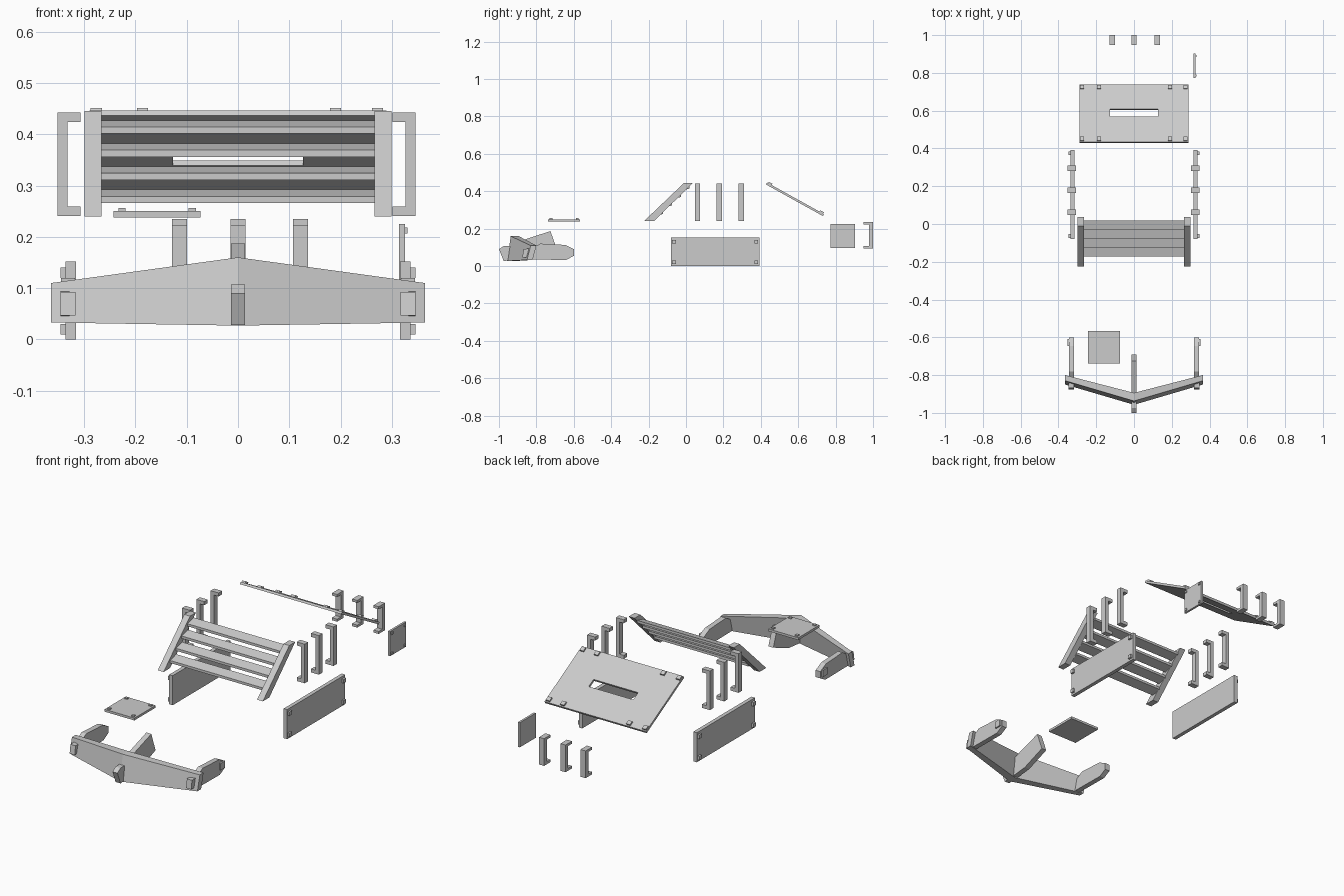
import bpy, bmesh
from math import radians
from mathutils import Matrix


def finish(name, bm):
    bmesh.ops.recalc_face_normals(bm, faces=bm.faces)
    me = bpy.data.meshes.new(name)
    bm.to_mesh(me)
    bm.free()
    ob = bpy.data.objects.new(name, me)
    bpy.context.collection.objects.link(ob)
    return ob


def loft(bm, rings):
    # closed solid through matching rings of points
    vs = [[bm.verts.new(p) for p in r] for r in rings]
    n = len(vs[0])
    for a, b in zip(vs, vs[1:]):
        for i in range(n):
            bm.faces.new((a[i], a[(i + 1) % n], b[(i + 1) % n], b[i]))
    bm.faces.new(vs[0])
    bm.faces.new(vs[-1][::-1])


def add_prism(bm, yz, x0, x1):
    loft(bm, [[(x, y, z) for y, z in yz] for x in (x0, x1)])


def add_box(bm, x0, x1, y0, y1, z0, z1):
    add_prism(bm, [(y0, z0), (y1, z0), (y1, z1), (y0, z1)], x0, x1)


def prism(name, yz, x0, x1):
    bm = bmesh.new()
    add_prism(bm, yz, x0, x1)
    return finish(name, bm)


# V-shaped front bumper beam
bm = bmesh.new()
end = [(-0.80, 0.11), (-0.83, 0.11), (-0.85, 0.033), (-0.82, 0.033)]
mid = [(-0.894, 0.16), (-0.937, 0.16), (-0.957, 0.027), (-0.912, 0.027)]
loft(bm, [[(x, y, z) for y, z in s] for x, s in ((-0.364, end), (0, mid), (0.364, end))])
finish("bumper_beam", bm)

# Bumper centre fin and front stub
prism("bumper_centre_fin", [(-0.92, 0.03), (-0.90, 0.13), (-0.725, 0.187), (-0.69, 0.09), (-0.82, 0.04)], -0.014, 0.014)
prism("bumper_centre_stub", [(-0.93, 0.03), (-0.975, 0.028), (-1.0, 0.09), (-0.975, 0.107), (-0.93, 0.107)], -0.014, 0.014)

# Bumper side arms, bolts and stubs, plus rack side rails and side plates
for s, side in ((-1, "left"), (1, "right")):
    prism("bumper_arm_" + side,
          [(-0.83, 0.035), (-0.83, 0.09), (-0.78, 0.12), (-0.645, 0.113), (-0.60, 0.09), (-0.60, 0.055), (-0.64, 0.033)],
          s * 0.318, s * 0.345)
    prism("bumper_bolt_" + side, [(-0.645, 0.06), (-0.61, 0.06), (-0.61, 0.095), (-0.645, 0.095)],
          s * 0.345, s * 0.353)
    prism("bumper_stub_" + side, [(-0.83, 0.045), (-0.875, 0.047), (-0.868, 0.092), (-0.82, 0.094)],
          s * 0.317, s * 0.346)
    prism("louver_rail_" + side, [(-0.225, 0.24), (-0.172, 0.24), (0.038, 0.445), (-0.01, 0.445)],
          s * 0.266, s * 0.299)
    bm = bmesh.new()
    add_box(bm, s * 0.316, s * 0.336, -0.08, 0.392, 0.0, 0.152)
    for y in (-0.064, 0.375):
        for z in (0.02, 0.13):
            add_box(bm, s * 0.336, s * 0.346, y - 0.01, y + 0.01, z - 0.01, z + 0.01)
    finish("side_plate_" + side, bm)
    # C-shaped side brackets, open toward the middle
    o = -0.003
    for i, y in enumerate((0.062, 0.178, 0.295)):
        loop = [(0.349, 0.241), (0.349, 0.442), (0.304, 0.442), (0.304, 0.424),
                (0.329, 0.424), (0.329, 0.259), (0.304, 0.259), (0.304, 0.241)]
        bm = bmesh.new()
        loft(bm, [[(o + s * x, yy, z) for x, z in loop] for yy in (y - 0.014, y + 0.014)])
        finish(f"side_bracket_{side}_{i + 1}", bm)

# Louver slats
for i in range(4):
    y, z = -0.147 + 0.047 * i, 0.279 + 0.045 * i
    prism(f"louver_slat_{i + 1}", [(y - 0.025, z - 0.013), (y + 0.025, z), (y + 0.025, z + 0.013), (y - 0.025, z)],
          -0.267, 0.267)

# Sloping rear plate with slot and bolts, built flat then tilted
bm = bmesh.new()
L, W, t = 0.174, 0.289, 0.006
outer = [(-W, -L), (W, -L), (W, L), (-W, L)]
inner = [(-0.127, -0.018), (0.127, -0.018), (0.127, 0.027), (-0.127, 0.027)]
o0, o1, i0, i1 = [[bm.verts.new((x, y, z)) for x, y in ring]
                  for ring, z in ((outer, -t), (outer, t), (inner, -t), (inner, t))]
for k in range(4):
    n = (k + 1) % 4
    for a, b in ((o0, o1), (o1, i1), (i1, i0), (i0, o0)):
        bm.faces.new((a[k], a[n], b[n], b[k]))
for x in (-0.276, -0.186, 0.19, 0.272):
    for y in (-0.157, 0.157):
        add_box(bm, x - 0.011, x + 0.011, y - 0.011, y + 0.011, t, t + 0.008)
bmesh.ops.transform(bm, verts=bm.verts,
                    matrix=Matrix.Translation((0, 0.583, 0.357)) @ Matrix.Rotation(radians(-29), 4, 'X'))
finish("rear_slotted_plate", bm)

# Small flat plate with corner bolts
bm = bmesh.new()
add_box(bm, -0.243, -0.073, -0.738, -0.566, 0.238, 0.25)
for x in (-0.226, -0.089):
    for y in (-0.722, -0.582):
        add_box(bm, x - 0.007, x + 0.007, y - 0.007, y + 0.007, 0.25, 0.256)
finish("small_top_plate", bm)

# Small upright plate on the right with corner bolts
bm = bmesh.new()
add_box(bm, 0.314, 0.325, 0.773, 0.903, 0.098, 0.225)
for y in (0.786, 0.89):
    for z in (0.11, 0.212):
        add_box(bm, 0.325, 0.33, y - 0.006, y + 0.006, z - 0.006, z + 0.006)
finish("small_side_plate", bm)

# C-shaped rear brackets, open toward the front
for i, x in enumerate((-0.114, 0, 0.122)):
    prism(f"rear_bracket_{i + 1}",
          [(1.0, 0.095), (1.0, 0.235), (0.948, 0.235), (0.948, 0.222),
           (0.978, 0.222), (0.978, 0.108), (0.948, 0.108), (0.948, 0.095)], x - 0.0145, x + 0.0145)
